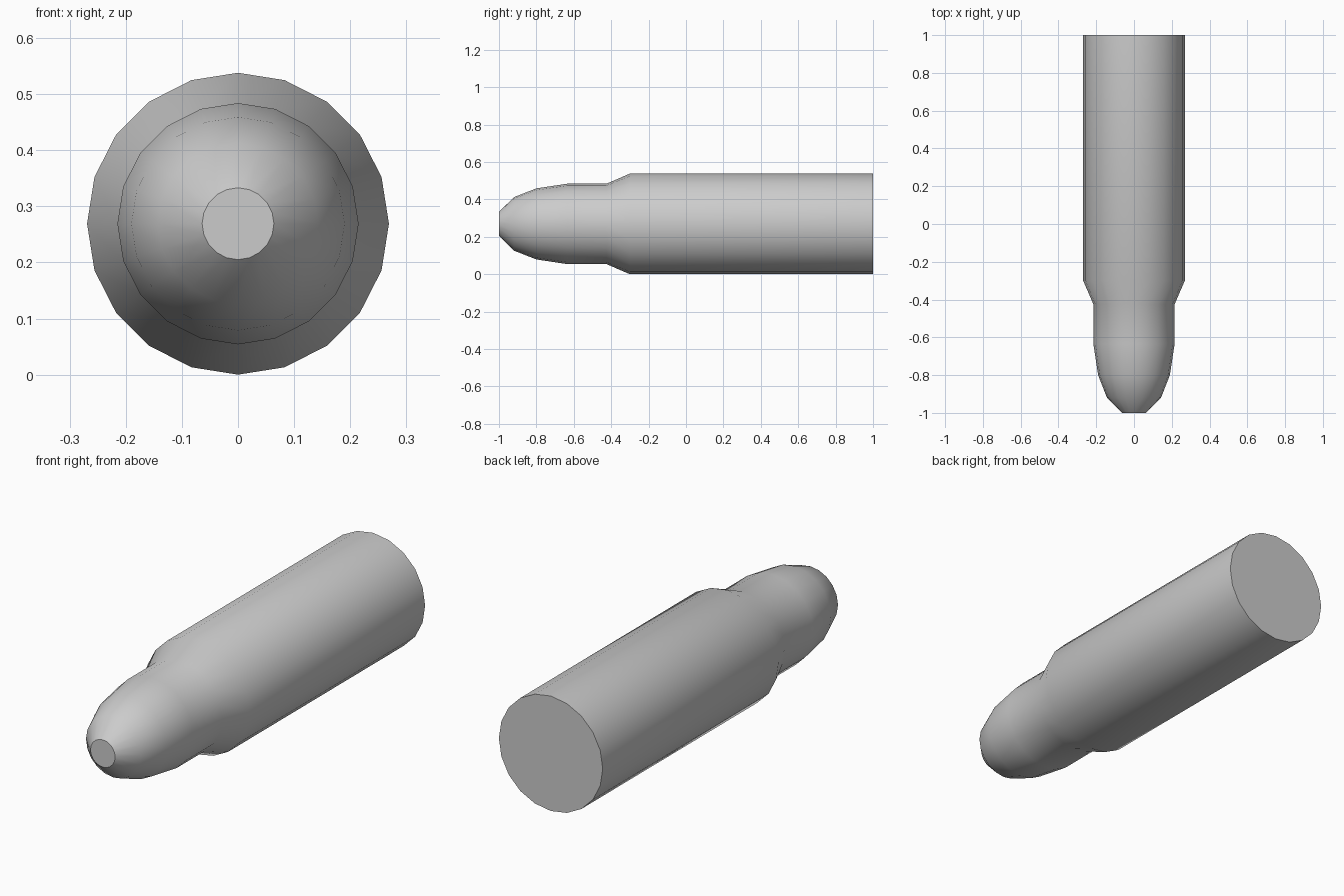
import bpy, bmesh
from math import cos, sin, tau, radians

if "Cube" in bpy.data.objects:
    bpy.data.objects.remove(bpy.data.objects["Cube"])

SIDES = 20
AXIS_Z = 0.269

# (y, radius) profile from the blunt tip to the flat base
PROFILE = [(-1.0, 0.064), (-0.92, 0.143), (-0.8, 0.19), (-0.635, 0.215),
           (-0.425, 0.215), (-0.3, 0.269), (1.0, 0.269)]

# Lathe the profile around the y axis
bm = bmesh.new()
rings = [[bm.verts.new((r * sin(tau * i / SIDES), y, r * cos(tau * i / SIDES)))
          for i in range(SIDES)] for y, r in PROFILE]
for a, b in zip(rings, rings[1:]):
    for i in range(SIDES):
        j = (i + 1) % SIDES
        bm.faces.new((a[i], a[j], b[j], b[i]))

# Flat caps at tip and base
bm.faces.new(rings[0])
bm.faces.new(rings[-1])
bmesh.ops.recalc_face_normals(bm, faces=bm.faces)

mesh = bpy.data.meshes.new("cartridge")
bm.to_mesh(mesh)
bm.free()
cartridge = bpy.data.objects.new("cartridge", mesh)
cartridge.location.z = AXIS_Z
bpy.context.collection.objects.link(cartridge)

# Smooth sides, sharp caps
bpy.context.view_layer.objects.active = cartridge
cartridge.select_set(True)
bpy.ops.object.shade_smooth_by_angle(angle=radians(35))
